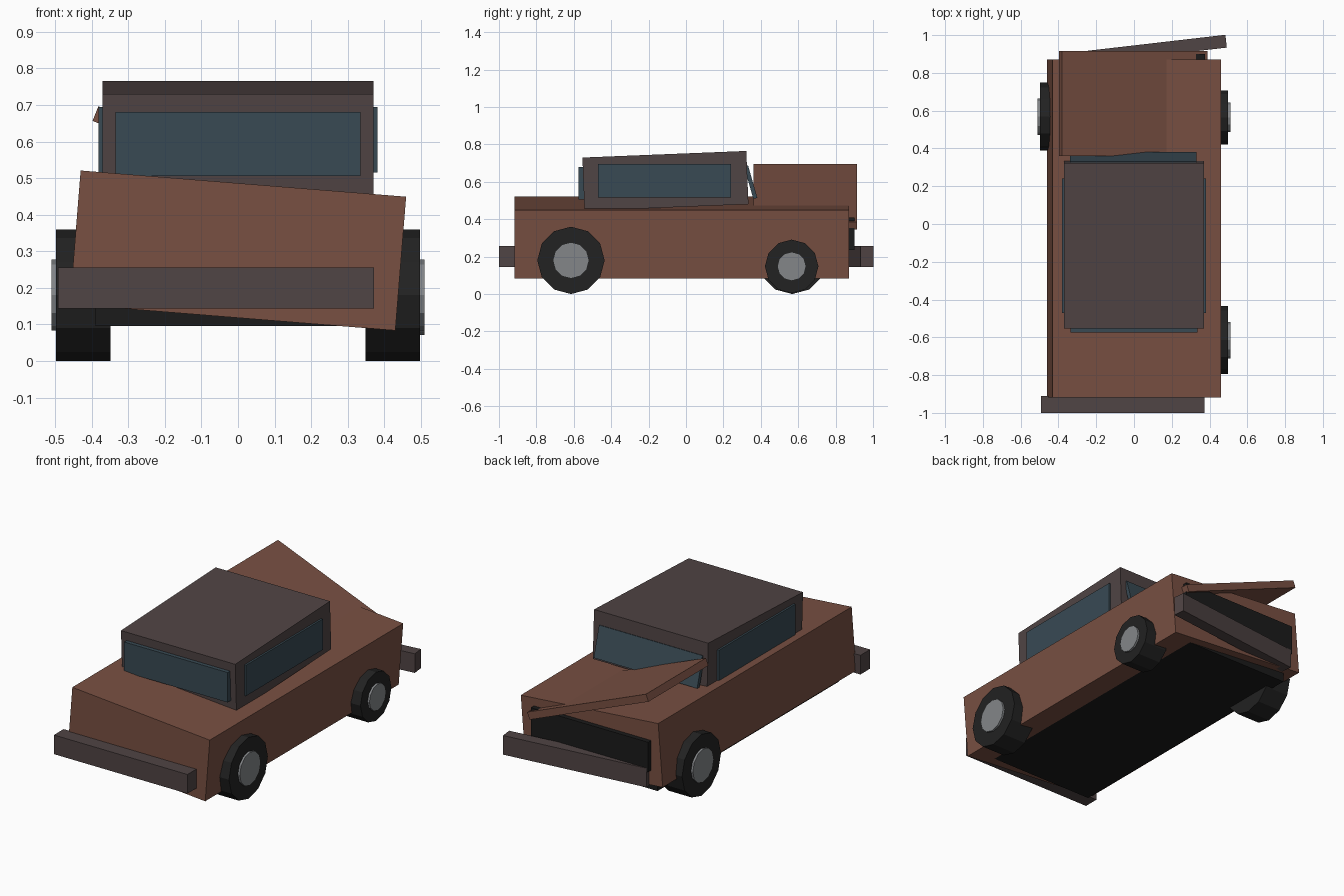
import bpy
from math import radians

cube = bpy.data.objects.get("Cube")
if cube:
    bpy.data.objects.remove(cube, do_unlink=True)


def material(name, rgb):
    m = bpy.data.materials.new(name)
    m.use_nodes = True
    colour = (*rgb, 1)
    m.diffuse_color = colour
    m.node_tree.nodes["Principled BSDF"].inputs["Base Color"].default_value = colour
    return m


rust = material("rusty brown", (0.19, 0.08, 0.055))
trim = material("dull dark trim", (0.08, 0.058, 0.058))
glass = material("dusty blue glass", (0.04, 0.068, 0.088))
rubber = material("tyre black", (0.016, 0.016, 0.016))
dark = material("underside black", (0.011, 0.011, 0.011))
steel = material("hub grey", (0.23, 0.24, 0.25))


def finish(obj, name, mat):
    obj.name = name
    obj.data.materials.append(mat)
    return obj


def box(name, mat, centre, size, tilt=(0, 0, 0)):
    bpy.ops.mesh.primitive_cube_add(size=1, location=centre,
                                    rotation=[radians(a) for a in tilt])
    obj = bpy.context.object
    obj.scale = size
    return finish(obj, name, mat)


def disc(name, mat, centre, radius, width):
    bpy.ops.mesh.primitive_cylinder_add(vertices=12, radius=radius, depth=width,
                                        location=centre, rotation=(0, radians(90), 0))
    return finish(bpy.context.object, name, mat)


def wheel(name, side, y, z, radius):
    disc(name + "_tyre", rubber, (side * 0.423, y, z), radius, 0.15)
    disc(name + "_hub", steel, (side * 0.43, y, z), radius * 0.54, 0.16)


# Leaning body shell, with the level chassis below it
box("body", rust, (0, -0.023, 0.302), (0.893, 1.79, 0.367), (0, 4.6, 0))
box("chassis", dark, (0, -0.02, 0.17), (0.78, 1.68, 0.15))
box("grille", dark, (-0.005, 0.85, 0.322), (0.76, 0.1, 0.175))

# Sprung engine lid, lifted on one side
box("engine_lid", rust, (-0.005, 0.638, 0.521), (0.83, 0.555, 0.043), (0, 22, 0))

# Cabin, pitched slightly
box("cabin", trim, (0, -0.11, 0.605), (0.74, 0.877, 0.265 + 0.02), (2.3, 0, 0))

# Windows
box("end_window", glass, (0, -0.56, 0.593), (0.67, 0.03, 0.175))
box("loose_windscreen", glass, (-0.004, 0.346, 0.598), (0.67, 0.022, 0.18), (16, 0, 0))
for side, label in ((1, "left"), (-1, "right")):
    box(label + "_window", glass, (side * 0.37, -0.115, 0.605), (0.022, 0.71, 0.18))

# Bumpers, both shifted sideways and one hanging askew
box("front_bumper", trim, (-0.06, -0.955, 0.2), (0.865, 0.09, 0.112))
box("back_bumper", trim, (0.058, 0.918, 0.2), (0.865, 0.068, 0.112), (0, 0, 6.6))

# Three wheels: one is small and one corner has none
wheel("front_left", 1, -0.615, 0.18, 0.18)
wheel("back_left", 1, 0.565, 0.148, 0.143)
wheel("back_right", -1, 0.568, 0.18, 0.18)
